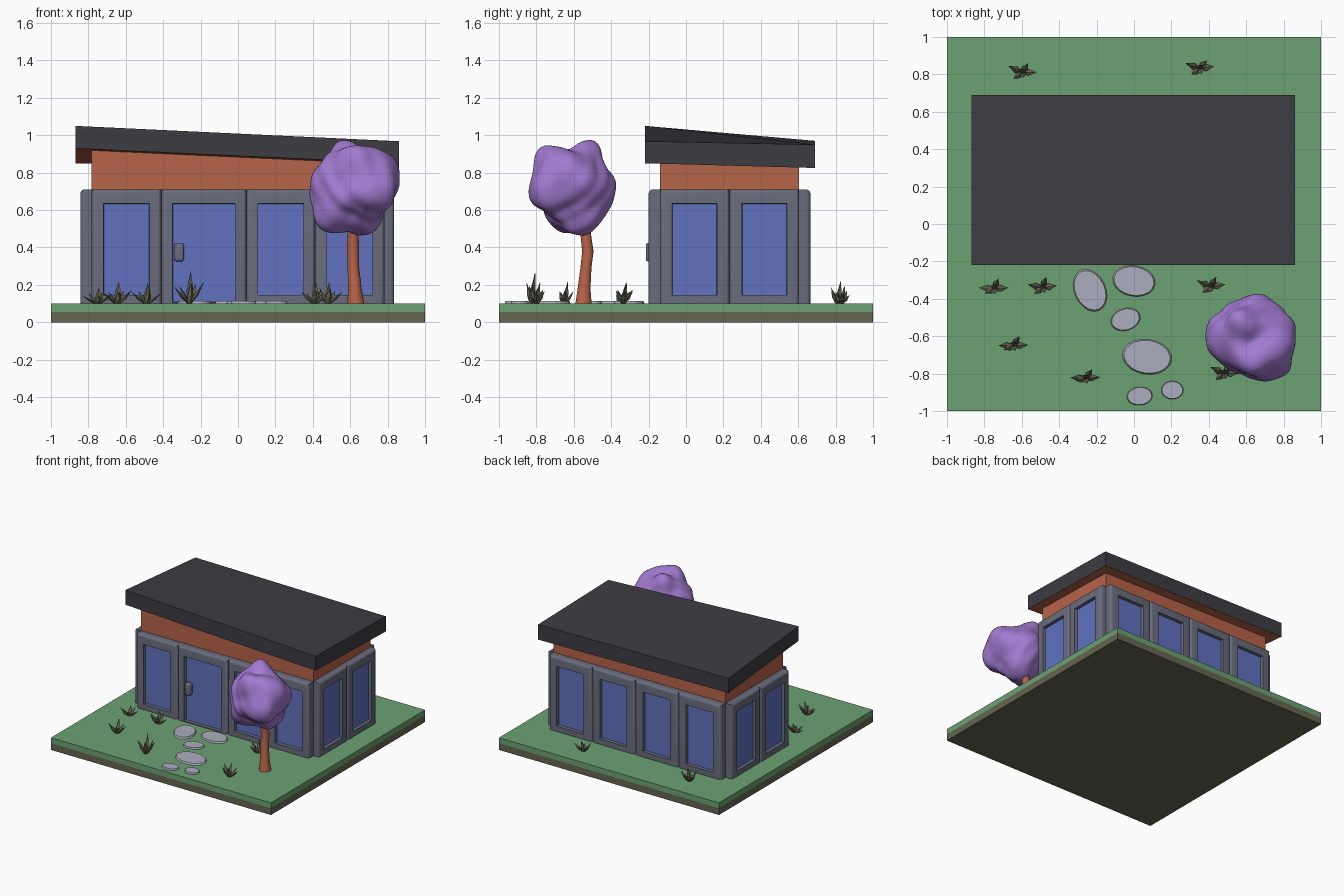
import bpy, bmesh, math, random
from mathutils import Vector, Matrix

random.seed(4)
if "Cube" in bpy.data.objects:
    bpy.data.objects.remove(bpy.data.objects["Cube"], do_unlink=True)


def material(name, rgb):
    m = bpy.data.materials.new(name)
    m.use_nodes = True
    m.diffuse_color = (*rgb, 1)
    m.node_tree.nodes["Principled BSDF"].inputs["Base Color"].default_value = (*rgb, 1)
    return m


LAWN = material("lawn green", (0.15, 0.36, 0.17))
SOIL = material("olive", (0.13, 0.13, 0.085))
SLATE = material("slate grey", (0.14, 0.15, 0.20))
GLASS = material("window blue", (0.12, 0.17, 0.53))
BRICK = material("burnt orange", (0.47, 0.125, 0.065))
ROOF = material("charcoal", (0.047, 0.045, 0.055))
LEAF = material("purple foliage", (0.37, 0.20, 0.65))
STONE = material("pale stone", (0.41, 0.42, 0.51))


def finish(name, bm, mats, smooth=None):
    bmesh.ops.recalc_face_normals(bm, faces=bm.faces)
    me = bpy.data.meshes.new(name)
    bm.to_mesh(me)
    bm.free()
    for m in mats:
        me.materials.append(m)
    ob = bpy.data.objects.new(name, me)
    bpy.context.collection.objects.link(ob)
    if smooth:
        bpy.ops.object.select_all(action='DESELECT')
        ob.select_set(True)
        bpy.context.view_layer.objects.active = ob
        bpy.ops.object.shade_smooth_by_angle(angle=math.radians(smooth))
    return ob


def box(bm, lo, hi):
    lo, hi = Vector(lo), Vector(hi)
    mat = Matrix.Translation((lo + hi) / 2) @ Matrix.Diagonal((*(hi - lo), 1))
    return bmesh.ops.create_cube(bm, size=1, matrix=mat)["verts"]


# Ground slab in two layers
for name, z0, z1, mat in (("soil_layer", 0, 0.055, SOIL), ("lawn", 0.055, 0.1, LAWN)):
    bm = bmesh.new()
    box(bm, (-1, -1, z0), (1, 1, z1))
    finish(name, bm, [mat])

# Roof heights are blended from the four corners
RX0, RX1, RY0, RY1 = -0.87, 0.86, -0.22, 0.69


def blend(x, y, fl, fr, bl, br):
    u, v = (x - RX0) / (RX1 - RX0), (y - RY0) / (RY1 - RY0)
    return (fl * (1 - u) + fr * u) * (1 - v) + (bl * (1 - u) + br * u) * v


def underside(x, y):
    return blend(x, y, 0.93, 0.85, 0.85, 0.825)


# Sloping roof with an orange soffit
bm = bmesh.new()
for v in box(bm, (RX0, RY0, 0), (RX1, RY1, 1)):
    x, y = v.co.x, v.co.y
    v.co.z = blend(x, y, 1.05, 0.968, 0.97, 0.95) if v.co.z > 0.5 else underside(x, y)
bm.normal_update()
for f in bm.faces:
    f.material_index = int(f.normal.z < -0.5)
finish("roof", bm, [ROOF, BRICK])

# Wall core
WX, WY0, WY1 = 0.783, -0.14, 0.605
bm = bmesh.new()
for v in box(bm, (-WX, WY0, 0.1), (WX, WY1, 1)):
    if v.co.z > 0.5:
        v.co.z = underside(v.co.x, v.co.y) + 0.02
finish("wall", bm, [BRICK])


# Rounded wall panel with a recessed pane; local front is -y
def panel(name, width, pane, sill, place, angle):
    depth = 0.06
    bm = bmesh.new()
    box(bm, (-width / 2, -depth, 0.1), (width / 2, 0, 0.71))
    edges = [e for e in bm.edges if all(v.co.y < -0.01 for v in e.verts)
             and not all(v.co.z < 0.2 for v in e.verts)]
    bmesh.ops.bevel(bm, geom=edges, offset=0.022, segments=4, profile=0.5, affect='EDGES')
    bm.normal_update()
    front = max((f for f in bm.faces if f.normal.y < -0.9), key=lambda f: f.calc_area())
    bmesh.ops.inset_individual(bm, faces=[front], thickness=0.02)
    mid = front.calc_center_median()
    for v in front.verts:
        v.co.x = math.copysign(pane / 2, v.co.x)
        v.co.z = 0.635 if v.co.z > mid.z else sill
    bmesh.ops.inset_individual(bm, faces=[front], thickness=0.003, depth=-0.025)
    front.material_index = 1
    ob = finish(name, bm, [SLATE, GLASS], 35)
    ob.location = (*place, 0)
    ob.rotation_euler.z = math.radians(angle)


for name, x0, x1, pane, sill in (("left_front_panel", -WX, -0.41, 0.245, 0.145),
                                 ("door", -0.41, 0.045, 0.335, 0.106),
                                 ("centre_front_panel", 0.045, 0.412, 0.245, 0.145),
                                 ("right_front_panel", 0.412, WX, 0.245, 0.145)):
    panel(name, x1 - x0, pane, sill, ((x0 + x1) / 2, WY0), 0)
step = WX / 2
for i in range(4):
    panel(f"back_panel_{i + 1}", step, 0.245, 0.145, (-WX + step * (i + 0.5), WY1), 180)
step = (WY1 - WY0) / 2
for i in range(2):
    y = WY0 + step * (i + 0.5)
    panel(f"east_panel_{i + 1}", step, 0.24, 0.145, (WX - 0.008, y), 90)
    panel(f"west_panel_{i + 1}", step, 0.24, 0.145, (-WX, y), -90)

# Door handle
bm = bmesh.new()
box(bm, (-0.34, -0.215, 0.325), (-0.29, -0.17, 0.425))
bmesh.ops.bevel(bm, geom=bm.edges[:], offset=0.013, segments=3, profile=0.5, affect='EDGES')
finish("door_handle", bm, [SLATE], 35)

# Stepping stones: x, y, radii, turn
for i, (x, y, rx, ry, turn) in enumerate(((-0.235, -0.355, 0.085, 0.12, 25), (0, -0.305, 0.117, 0.083, -10),
                                          (-0.045, -0.51, 0.082, 0.06, 18), (0.07, -0.71, 0.135, 0.095, -8),
                                          (0.03, -0.92, 0.07, 0.05, 5), (0.205, -0.888, 0.06, 0.05, 0))):
    bm = bmesh.new()
    bmesh.ops.create_cone(bm, cap_ends=True, segments=20, radius1=1, radius2=0.92, depth=0.016,
                          matrix=Matrix.Translation((x, y, 0.105)) @ Matrix.Rotation(math.radians(turn), 4, 'Z')
                          @ Matrix.Diagonal((rx, ry, 1, 1)))
    finish(f"stepping_stone_{i + 1}", bm, [STONE])


# Four-sided leaf blade, widest below the middle
def blade(bm, base, direction, height, lean, width):
    d = Vector((math.cos(direction), math.sin(direction), 0))
    s = Vector((-d.y, d.x, 0))
    rings = []
    for t, w, out in ((0, 0.45, 0.05), (0.42, 1, 0.45)):
        c = base + d * lean * out + Vector((0, 0, height * t))
        rings.append([bm.verts.new(c + o * w * width) for o in (d * 0.7, s, -d * 0.7, -s)])
    tip = bm.verts.new(base + d * lean + Vector((0, 0, height)))
    for i in range(4):
        j = (i + 1) % 4
        bm.faces.new((rings[0][i], rings[0][j], rings[1][j], rings[1][i]))
        bm.faces.new((rings[1][i], rings[1][j], tip))


# Grass tufts: x, y, tallest height
for i, (x, y, h) in enumerate(((-0.6, 0.81, 0.13), (0.35, 0.83, 0.1), (-0.75, -0.345, 0.09),
                               (-0.49, -0.34, 0.115), (0.41, -0.335, 0.12), (-0.645, -0.65, 0.125),
                               (-0.26, -0.825, 0.18), (0.48, -0.8, 0.12))):
    bm = bmesh.new()
    base = Vector((x, y, 0.095))
    blade(bm, base, 1.2, h, 0.02, 0.02)
    for k, a in enumerate((0.15, 1.0, 2.9, 3.6, 5.0)):
        blade(bm, base, a + random.uniform(-0.25, 0.25), h * random.uniform(0.5, 0.75),
              (0.08, 0.06, 0.08, 0.055, 0.03)[k], 0.018)
    finish(f"grass_tuft_{i + 1}", bm, [SOIL])

# Tree trunk: rings of x, y, z, radius
bm = bmesh.new()
rings = []
for x, y, z, r in ((0.63, -0.548, 0.095, 0.046), (0.625, -0.545, 0.18, 0.036), (0.617, -0.535, 0.29, 0.031),
                   (0.615, -0.525, 0.38, 0.032), (0.615, -0.535, 0.46, 0.03), (0.615, -0.55, 0.6, 0.028)):
    ring = [bm.verts.new((x + r * math.cos(a), y + r * math.sin(a), z))
            for a in (k * math.tau / 10 for k in range(10))]
    if rings:
        for k in range(10):
            j = (k + 1) % 10
            bm.faces.new((rings[-1][k], rings[-1][j], ring[j], ring[k]))
    rings.append(ring)
bm.faces.new(rings[-1])
bm.faces.new(rings[0])
finish("tree_trunk", bm, [BRICK], 50)

# Lumpy crown: a sphere pushed out or in along chosen directions
bm = bmesh.new()
bmesh.ops.create_icosphere(bm, subdivisions=5, radius=1)
lumps = [(Vector(d).normalized(), amount, power) for d, amount, power in (
    ((-0.25, 0.4, 1), 0.085, 14), ((0.75, -0.3, 0.7), 0.065, 8), ((-0.8, -0.2, 0.6), 0.03, 8),
    ((-1, 0.1, -0.05), 0.035, 8), ((-0.75, -0.3, -0.85), 0.075, 12), ((0.4, 0.3, -1), 0.05, 8),
    ((0.3, -1, 0), 0.025, 6), ((0.8, -0.8, -0.1), 0.055, 10), ((0.35, 1, 0.1), 0.03, 8),
    ((0, -0.7, 0.95), 0.075, 12), ((0.95, 0.3, 0.25), 0.04, 12), ((0, -0.1, 1), -0.02, 30),
    ((0.1, -1, -0.9), -0.03, 10), ((0.9, 0, -0.7), -0.03, 10), ((-0.3, -0.9, 0.2), -0.02, 20))]
for v in bm.verts:
    n = v.co.normalized()
    r = 0.207 + sum(a * max(0, n.dot(d)) ** p for d, a, p in lumps)
    r += 0.007 * math.sin(9 * n.x + 5 * n.z) * math.cos(8 * n.y - 4 * n.z)
    v.co = Vector((0.625, -0.605, 0.705)) + n * r
finish("tree_crown", bm, [LEAF], 60)
